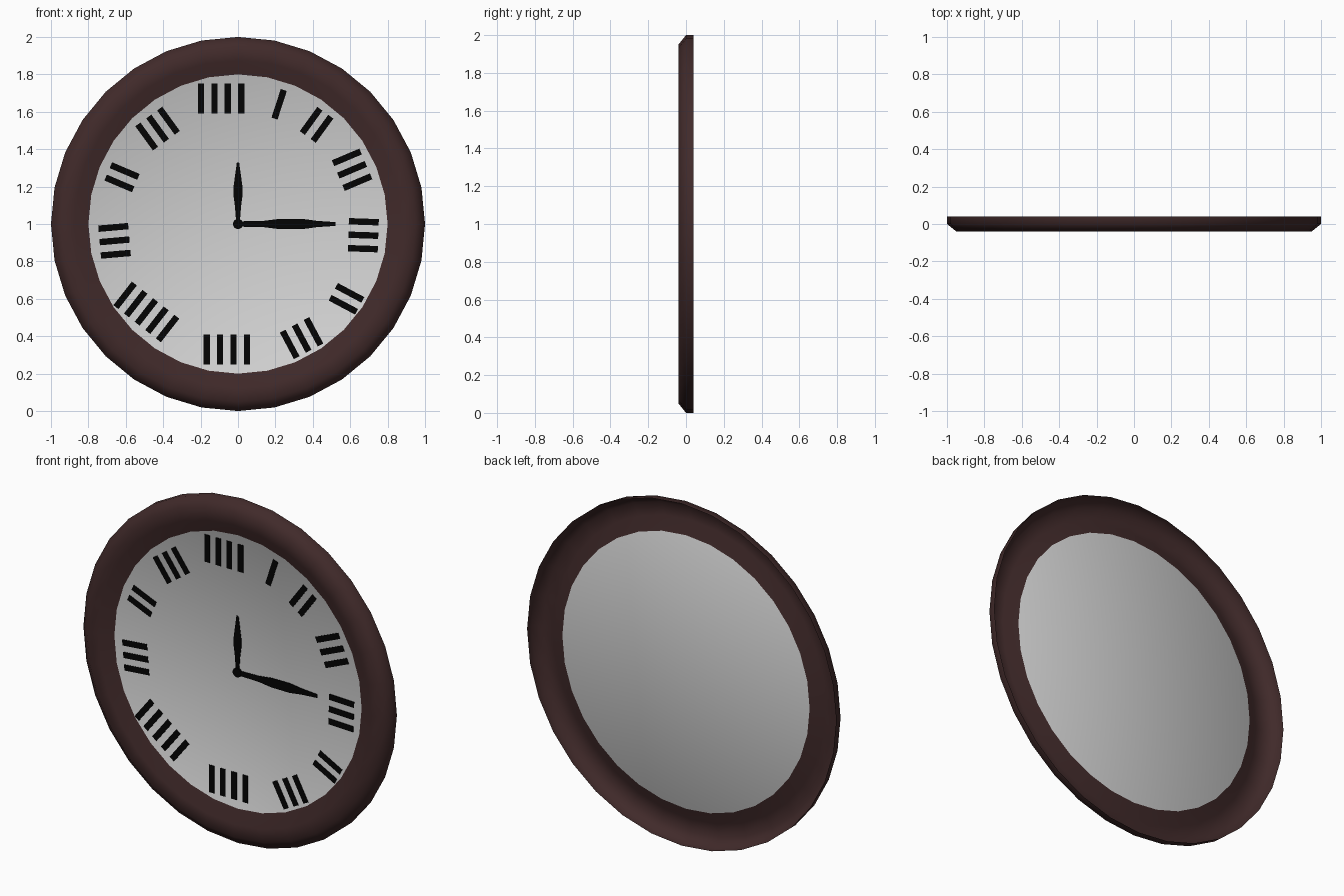
import bpy, math

if "Cube" in bpy.data.objects:
    bpy.data.objects.remove(bpy.data.objects["Cube"])

CENTRE_Z = 1.0
SIDES = 32


def material(name, rgb):
    m = bpy.data.materials.new(name)
    m.diffuse_color = (*rgb, 1.0)
    m.use_nodes = True
    m.node_tree.nodes["Principled BSDF"].inputs["Base Color"].default_value = m.diffuse_color
    return m


BROWN = material("dark_brown_wood", (0.052, 0.023, 0.023))
GREY = material("pale_grey_dial", (0.65, 0.65, 0.65))
BLACK = material("black_paint", (0.001, 0.001, 0.001))


def add_mesh(name, verts, faces, mats, smooth=False):
    me = bpy.data.meshes.new(name)
    me.from_pydata(verts, [], faces)
    me.polygons.foreach_set("use_smooth", [smooth] * len(faces))
    for m in mats:
        me.materials.append(m)
    ob = bpy.data.objects.new(name, me)
    bpy.context.collection.objects.link(ob)
    return ob


def plate(outline, front, back):
    """Extrude a counter-clockwise (x, z) outline between two y depths."""
    n = len(outline)
    verts = [(x, y, z + CENTRE_Z) for y in (front, back) for x, z in outline]
    faces = [tuple(range(n)), tuple(range(2 * n - 1, n - 1, -1))]
    faces += [(i, i + n, (i + 1) % n + n, (i + 1) % n) for i in range(n)]
    return verts, faces


def circle(radius, sides):
    return [(radius * math.sin(-2 * math.pi * i / sides),
             radius * math.cos(2 * math.pi * i / sides)) for i in range(sides)]


# Clock body: one smooth open-backed shell, the dial running into the frame
profile = [(0.80, 0.0), (0.875, -0.04), (0.95, -0.04), (1.0, 0.0), (1.0, 0.04)]
verts = [(x, y, z + CENTRE_Z) for r, y in profile for x, z in circle(r, SIDES)]
faces = [tuple(range(SIDES))]
for j in range(len(profile) - 1):
    a, b = j * SIDES, (j + 1) * SIDES
    faces += [(a + i, b + i, b + (i + 1) % SIDES, a + (i + 1) % SIDES)
              for i in range(SIDES)]
body = add_mesh("dial_and_frame", verts, faces, [BROWN, GREY], smooth=True)
body.data.polygons[0].material_index = 1   # the dial face

# Hour marks: groups of thin batons (x, z, turn in degrees, number of batons)
marks = [(-0.09, 0.67, 0, 4), (0.22, 0.64, -18, 1), (0.42, 0.53, -36, 2),
         (0.61, 0.29, -67, 3), (0.67, -0.06, -92, 3), (0.58, -0.40, -118, 2),
         (0.34, -0.61, -152, 3), (-0.06, -0.67, 180, 4), (-0.49, -0.47, 142, 5),
         (-0.66, -0.09, 95, 3), (-0.62, 0.25, 67, 2), (-0.43, 0.51, 36, 3)]
verts, faces = [], []
for x, z, turn, count in marks:
    a = math.radians(turn)
    c, s = math.cos(a), math.sin(a)
    for i in range(count):
        off = (i - (count - 1) / 2) * 0.072
        outline = [(x + c * (off + u) - s * v, z + s * (off + u) + c * v)
                   for u, v in ((-0.017, -0.08), (0.017, -0.08),
                                (0.017, 0.08), (-0.017, 0.08))]
        v, f = plate(outline, -0.004, -0.001)
        faces += [tuple(n + len(verts) for n in face) for face in f]
        verts += v
add_mesh("hour_marks", verts, faces, [BLACK])


# Hands: half-widths along the length, mirrored into a blade
def hand(name, stations, turn, front, back):
    a = math.radians(turn)
    blade = [(w, t) for t, w in stations] + [(-w, t) for t, w in reversed(stations)]
    outline = [(x * math.cos(a) - z * math.sin(a),
                x * math.sin(a) + z * math.cos(a)) for x, z in blade]
    add_mesh(name, *plate(outline, front, back), [BLACK])


hand("hour_hand", [(0, 0.009), (0.10, 0.017), (0.15, 0.024), (0.20, 0.024),
                   (0.25, 0.017), (0.33, 0.006)], 0, -0.006, -0.003)
hand("minute_hand", [(0, 0.014), (0.14, 0.017), (0.22, 0.027), (0.34, 0.028),
                     (0.42, 0.017), (0.52, 0.010)], -90, -0.009, -0.006)

# Centre pin holding the hands
add_mesh("centre_pin", *plate(circle(0.027, 16), -0.012, -0.001), [BLACK])
